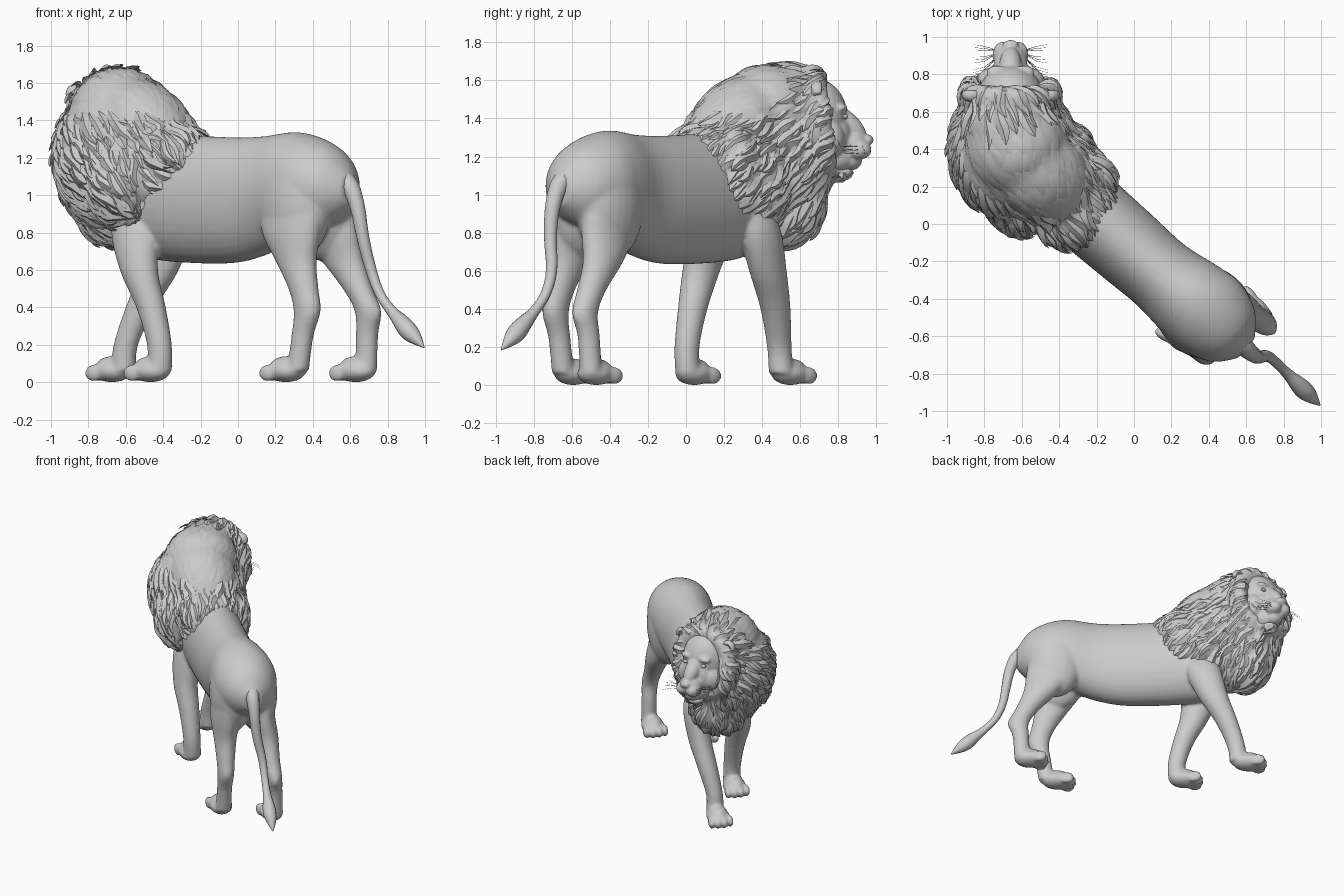
import bpy, bmesh, math, random
from mathutils import Vector, Matrix
from mathutils.bvhtree import BVHTree

if "Cube" in bpy.data.objects:
    bpy.data.objects.remove(bpy.data.objects["Cube"])

random.seed(4)
YAW = math.radians(139.5)                      # walking direction
F = Vector((math.cos(YAW), math.sin(YAW), 0))  # forward
L = Vector((-F.y, F.x, 0))                     # left side
UP = Vector((0, 0, 1))

def ball(bm, c, r, yaw=YAW, pitch=0.0):
    m = (Matrix.Translation(c) @ Matrix.Rotation(yaw, 4, 'Z')
         @ Matrix.Rotation(-math.radians(pitch), 4, 'Y') @ Matrix.Diagonal((*r, 1)))
    bmesh.ops.create_uvsphere(bm, u_segments=28, v_segments=18, radius=1, matrix=m)

def spline(rows, n=4):
    out = []
    for i in range(len(rows) - 1):
        a, b, c, d = (rows[max(0, min(len(rows) - 1, i + k))] for k in (-1, 0, 1, 2))
        for t in (j / n for j in range(n)):
            out.append([0.5 * (2 * q + (s - p) * t + (2 * p - 5 * q + 4 * s - e) * t * t
                               + (3 * q - p - 3 * s + e) * t ** 3)
                        for p, q, s, e in zip(a, b, c, d)])
    return out + [list(rows[-1])]

def skin(bm, rings):
    n = len(rings[0])
    for a, b in zip(rings, rings[1:]):
        for k in range(n):
            bm.faces.new((a[k], a[(k + 1) % n], b[(k + 1) % n], b[k]))
    bm.faces.new(rings[0])
    bm.faces.new(rings[-1])

def loft(bm, rows, u, v, n=36):
    angles = [2 * math.pi * k / n for k in range(n)]
    skin(bm, [[bm.verts.new(Vector((x, y, z)) + u * ru * math.cos(a) + v * rv * math.sin(a))
               for a in angles] for x, y, z, ru, rv in spline(rows)])

def add(name, data):
    ob = bpy.data.objects.new(name, data)
    bpy.context.collection.objects.link(ob)
    return ob

def bake(ob):
    bpy.context.view_layer.update()
    dg = bpy.context.evaluated_depsgraph_get()
    me = bpy.data.meshes.new_from_object(ob.evaluated_get(dg))
    name = ob.name
    bpy.data.objects.remove(ob)
    me.shade_smooth()
    return add(name, me)

def finish(bm, name, voxel=0, smooth=0):
    bmesh.ops.recalc_face_normals(bm, faces=bm.faces)
    me = bpy.data.meshes.new(name)
    bm.to_mesh(me)
    bm.free()
    me.shade_smooth()
    ob = add(name, me)
    if not voxel:
        return ob
    m = ob.modifiers.new("merge", 'REMESH')
    m.mode, m.voxel_size = 'VOXEL', voxel
    s = ob.modifiers.new("soften", 'SMOOTH')
    s.factor, s.iterations = 0.5, smooth
    return bake(ob)

def tube(name, paths, depth, kind='POLY'):
    cu = bpy.data.curves.new(name, 'CURVE')
    cu.dimensions, cu.bevel_depth, cu.use_fill_caps = '3D', depth, True
    cu.bevel_resolution = 4 if kind == 'NURBS' else 0
    for path in paths:
        sp = cu.splines.new(kind)
        sp.points.add(len(path) - 1)
        for p, q in zip(sp.points, path):
            p.co, p.radius = (*q[:3], 1), q[3]
        if kind == 'NURBS':
            sp.use_endpoint_u, sp.order_u, sp.resolution_u = True, 3, 8
    return bake(add(name, cu))

# Torso, from chest to rump: x, y, bottom, top, half width
bm = bmesh.new()
torso = [(-.66, .45, .92, 1.25, .10), (-.6, .40, .78, 1.33, .16), (-.5, .3, .68, 1.35, .2),
         (-.36, .165, .645, 1.33, .22), (-.045, -.11, .635, 1.31, .212), (.14, -.27, .68, 1.315, .205),
         (.3, -.4, .76, 1.337, .23), (.42, -.5, .8, 1.31, .235), (.53, -.6, .86, 1.235, .18),
         (.6, -.665, .95, 1.11, .07)]
loft(bm, [(x, y, (a + b) / 2, w, (b - a) / 2) for x, y, a, b, w in torso], L, UP)
# Haunches and shoulders
for c, r in (((.305, -.535, .96), (.225, .15, .31)), ((.445, -.4, .96), (.215, .15, .31)),
             ((-.5, .13, .98), (.17, .1, .25)), ((-.36, .30, .98), (.17, .1, .25))):
    ball(bm, c, r)
# Legs: x, y, z, radius along, radius across; then paw centre
legs = [
    ([(.31, -.53, 1.1, .1, .06), (.29, -.56, .95, .19, .1), (.285, -.575, .8, .185, .105),
      (.31, -.61, .65, .125, .085), (.35, -.66, .5, .088, .068), (.37, -.685, .38, .08, .06),
      (.345, -.665, .25, .062, .055), (.32, -.645, .06, .06, .058)], (.25, -.585)),
    ([(.45, -.4, 1.1, .1, .06), (.465, -.39, .95, .185, .1), (.49, -.41, .8, .18, .1),
      (.56, -.435, .65, .13, .085), (.64, -.495, .5, .088, .068), (.695, -.53, .38, .078, .06),
      (.69, -.51, .25, .062, .055), (.685, -.50, .06, .06, .058)], (.622, -.465)),
    ([(-.53, .17, 1.0, .1, .06), (-.55, .14, .82, .145, .1), (-.53, .08, .6, .11, .09),
      (-.465, .035, .4, .082, .075), (-.42, .005, .2, .068, .064), (-.42, .01, .06, .068, .065)],
     (-.475, .05)),
    ([(-.38, .33, 1.0, .1, .06), (-.36, .385, .82, .135, .09), (-.42, .43, .6, .115, .085),
      (-.52, .47, .4, .085, .075), (-.6, .49, .2, .068, .062), (-.61, .5, .06, .066, .065)],
     (-.68, .555))]
for rows, (px, py) in legs:
    loft(bm, rows, F, L)
    c = Vector((px, py, 0))
    ball(bm, c + UP * .06 - F * .01, (.12, .085, .06))
    ball(bm, c + UP * .085 - F * .015, (.105, .068, .055))
    for k in (-1.5, -.5, .5, 1.5):             # toes
        ball(bm, c + F * (.083 - .014 * abs(k)) + L * k * .045 + UP * .049,
             (.056, .026, .046), YAW + k * .09)
for c in ((.405, -.715, .375), (.735, -.565, .37)):  # hocks
    ball(bm, c, (.03, .03, .05))
finish(bm, "body_and_legs", .0115, 8)

# Tail with tuft
tube("tail", [[(.49, -.55, 1.12, 1.8), (.585, -.655, 1.09, 1.45), (.64, -.702, .95, 1.15),
               (.665, -.715, .78, .95), (.71, -.70, .6, .85), (.755, -.735, .47, .72),
               (.82, -.8, .38, .75), (.87, -.85, .325, 1.2), (.91, -.89, .275, 1.45),
               (.955, -.93, .23, 1.0), (.995, -.97, .185, .08)]], .036, 'NURBS')

# Head, facing +y
HX, Q = -.66, math.pi / 2
bm = bmesh.new()
ball(bm, (HX, .68, 1.40), (.175, .17, .21), 0)
ball(bm, (HX, .84, 1.375), (.135, .06, .062), Q, -42)             # nose bridge
ball(bm, (HX, .79, 1.30), (.13, .085, .14), 0)                    # mid face
ball(bm, (HX, .86, 1.26), (.09, .105, .08), 0)                    # muzzle
ball(bm, (HX, .77, 1.19), (.105, .12, .085), 0)                   # jaw
ball(bm, (HX, .855, 1.18), (.066, .07, .055), 0)                  # chin
ball(bm, (HX, .955, 1.287), (.044, .03, .028), 0)                 # nose
for s in (-1, 1):
    ball(bm, (HX + s * .042, .905, 1.235), (.054, .07, .052), 0)  # lip pads
    ball(bm, (HX + s * .10, .755, 1.29), (.085, .08, .1), 0)      # cheeks
    ball(bm, (HX + s * .072, .815, 1.455), (.055, .033, .025), 0)  # brows
finish(bm, "head", .008, 8)
bm = bmesh.new()
for s in (-1, 1):
    ball(bm, (HX + s * .08, .836, 1.41), (.022, .014, .012), 0)
finish(bm, "eyes")

# Ears: rounded cups
bm = bmesh.new()
for s in (-1, 1):
    for a in (math.pi * k / 8 for k in range(9)):
        ball(bm, (HX + s * .208 + .038 * math.cos(a), .69, 1.54 + .04 * math.sin(a)),
             (.017, .026, .017), 0)
    ball(bm, (HX + s * .208, .672, 1.545), (.046, .018, .046), 0)
finish(bm, "ears", .007, 4)

# Whiskers
hairs = []
for s, k in ((s, k) for s in (-1, 1) for k in range(9)):
    z, y = 1.22 + .018 * (k % 3), .93 - .02 * (k // 3)
    hairs.append([(HX + s * .075, y, z, 1), (HX + s * .14, y + .02 - .012 * k, z - .005, .8),
                  (HX + s * .2, y + .03 - .016 * k, z - .03 + .008 * k, .3)])
tube("whiskers", hairs, .0016)

# Mane volume: crown, ruff, chest, nape, shoulders, beard
bm = bmesh.new()
for c, r in (((HX, .53, 1.395), (.26, .25, .285)), ((-.65, .40, 1.2), (.335, .37, .39)),
             ((-.63, .43, 1.42), (.275, .28, .262)), ((-.66, .50, .98), (.215, .23, .25)),
             ((HX, .82, 1.118), (.07, .065, .035))):
    ball(bm, c, r, 0)
ball(bm, (-.5, .27, 1.355), (.33, .25, .235), YAW, 38)            # neck
ball(bm, (-.34, .1, 1.22), (.235, .23, .15), YAW, 10)             # withers
for c, r in (((-.59, .16, 1.08), (.21, .22, .26)), ((-.41, .355, 1.09), (.20, .195, .27)),
             ((-.45, .045, 1.14), (.17, .1, .2)), ((-.25, .29, 1.12), (.17, .1, .22))):
    ball(bm, c, r, YAW, 15)                                       # shoulder drape
for a in (2 * math.pi * k / 24 for k in range(24)):               # rim around the face
    ball(bm, (HX + .21 * math.cos(a), .70 - .03 * math.sin(a), 1.375 + .232 * math.sin(a)),
         (.06, .07, .062), 0)
base = finish(bm, "mane", .018, 9)

# Hair locks flowing away from the face over the mane
tree = BVHTree.FromPolygons([v.co for v in base.data.vertices],
                            [p.vertices for p in base.data.polygons])
face = Vector((HX, .82, 1.40))
seeds, pool = [], [v.co.copy() for v in base.data.vertices]
random.shuffle(pool)
for p in pool:
    in_face = p.y > .72 and abs(p.x - HX) < .15 and 1.12 < p.z < 1.57
    if not in_face and all((p - q).length > .045 for q in seeds):
        seeds.append(p)
bm = bmesh.new()
for pos in seeds:
    top = pos.z > 1.45 and pos.y < .62
    length, width = random.uniform(.12, .25), random.uniform(.016, .038)
    lift = random.uniform(.002, .010) if top else random.uniform(.006, .036)
    sway, rings, steps = random.uniform(-.6, .6), [], 7
    for t in (i / steps for i in range(steps + 1)):
        near, nrm, _, _ = tree.find_nearest(pos)
        pos = pos.lerp(near, .75)
        d = (pos - face).normalized() - F * .45 - UP * (.1 if top else .6)
        d = (d - nrm * d.dot(nrm)).normalized()
        side = nrm.cross(d)
        d = (d + side * sway * math.sin(t * 5)).normalized()
        w = width * (math.sin(math.pi * (.15 + .85 * t)) ** .7 if t < 1 else .02)
        c = pos + nrm * (lift * t - .004)
        rings.append([bm.verts.new(c + o) for o in
                      (side * w, nrm * w * (.25 if top else .55), -side * w, -nrm * w * .35)])
        pos = pos + d * length / steps
    skin(bm, rings)
locks = finish(bm, "mane_locks")
locks.data.set_sharp_from_angle(angle=math.radians(32))
